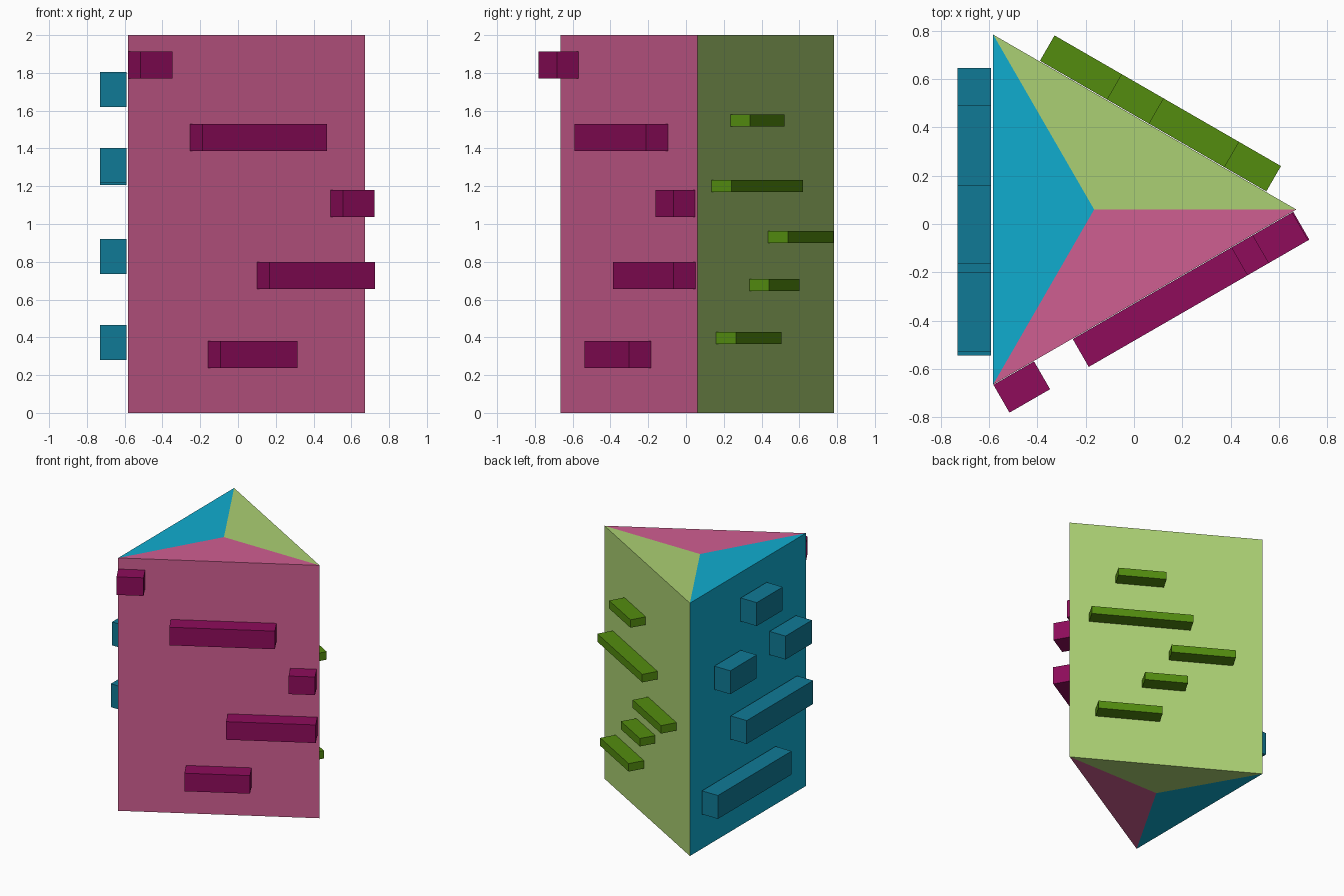
import bpy, bmesh
from mathutils import Vector

if "Cube" in bpy.data.objects:
    bpy.data.objects.remove(bpy.data.objects["Cube"])

HEIGHT = 2.0
CENTRE = Vector((-0.165, 0.06, 0))
BACK = Vector((-0.583, 0.784, 0))
FRONT = Vector((-0.583, -0.664, 0))
RIGHT = Vector((0.672, 0.06, 0))
UP = Vector((0, 0, 1))


def material(name, rgb):
    # sRGB bytes to linear colour
    m = bpy.data.materials.new(name)
    m.diffuse_color = [((c / 255 + 0.055) / 1.055) ** 2.4 if c > 10 else c / 255 / 12.92
                       for c in rgb] + [1]
    m.use_nodes = True
    m.node_tree.nodes["Principled BSDF"].inputs["Base Color"].default_value = m.diffuse_color
    return m


def prism(name, outline, z0, z1, mat):
    # Extrude a flat outline from z0 up to z1
    bm = bmesh.new()
    face = bm.faces.new([bm.verts.new((p.x, p.y, z0)) for p in outline])
    ext = bmesh.ops.extrude_face_region(bm, geom=[face])
    verts = [v for v in ext["geom"] if isinstance(v, bmesh.types.BMVert)]
    bmesh.ops.translate(bm, verts=verts, vec=(0, 0, z1 - z0))
    bmesh.ops.recalc_face_normals(bm, faces=bm.faces)
    mesh = bpy.data.meshes.new(name)
    bm.to_mesh(mesh)
    bm.free()
    mesh.materials.append(mat)
    obj = bpy.data.objects.new(name, mesh)
    bpy.context.collection.objects.link(obj)


def side(name, a, b, wedge_rgb, bar_rgb, gap, depth, thick, bars):
    # One third of the column, plus the bars on its outer face
    prism(name + "_wedge", [a, b, CENTRE], 0, HEIGHT, material(name + "_light", wedge_rgb))
    dark = material(name + "_dark", bar_rgb)
    along = (b - a).normalized()
    out = along.cross(UP)
    for i, (start, length, z) in enumerate(bars, 1):
        p = a + along * start + out * gap
        q = p + along * length
        prism(f"{name}_bar_{i}", [p, q, q + out * depth, p + out * depth], z, z + thick, dark)


# Each bar: distance along the face, length, bottom height
side("blue", BACK, FRONT, (16, 172, 207), (16, 122, 150), 0.008, 0.14, 0.185,
     [(0.624, 0.325, 1.62), (0.984, 0.33, 1.218), (0.294, 0.33, 1.207),
      (0.499, 0.83, 0.735), (0.139, 0.92, 0.28)])
side("pink", FRONT, RIGHT, (207, 94, 145), (142, 12, 91), 0.002, 0.133, 0.143,
     [(0.0, 0.194, 1.77), (0.379, 0.76, 1.387), (1.238, 0.19, 1.036),
      (0.788, 0.645, 0.657), (0.488, 0.472, 0.237)])
side("green", RIGHT, BACK, (171, 208, 115), (83, 140, 15), 0.003, 0.121, 0.063,
     [(0.345, 0.362, 1.516), (0.145, 0.762, 1.169), (0.745, 0.482, 0.899),
      (0.545, 0.322, 0.645), (0.195, 0.482, 0.366)])
